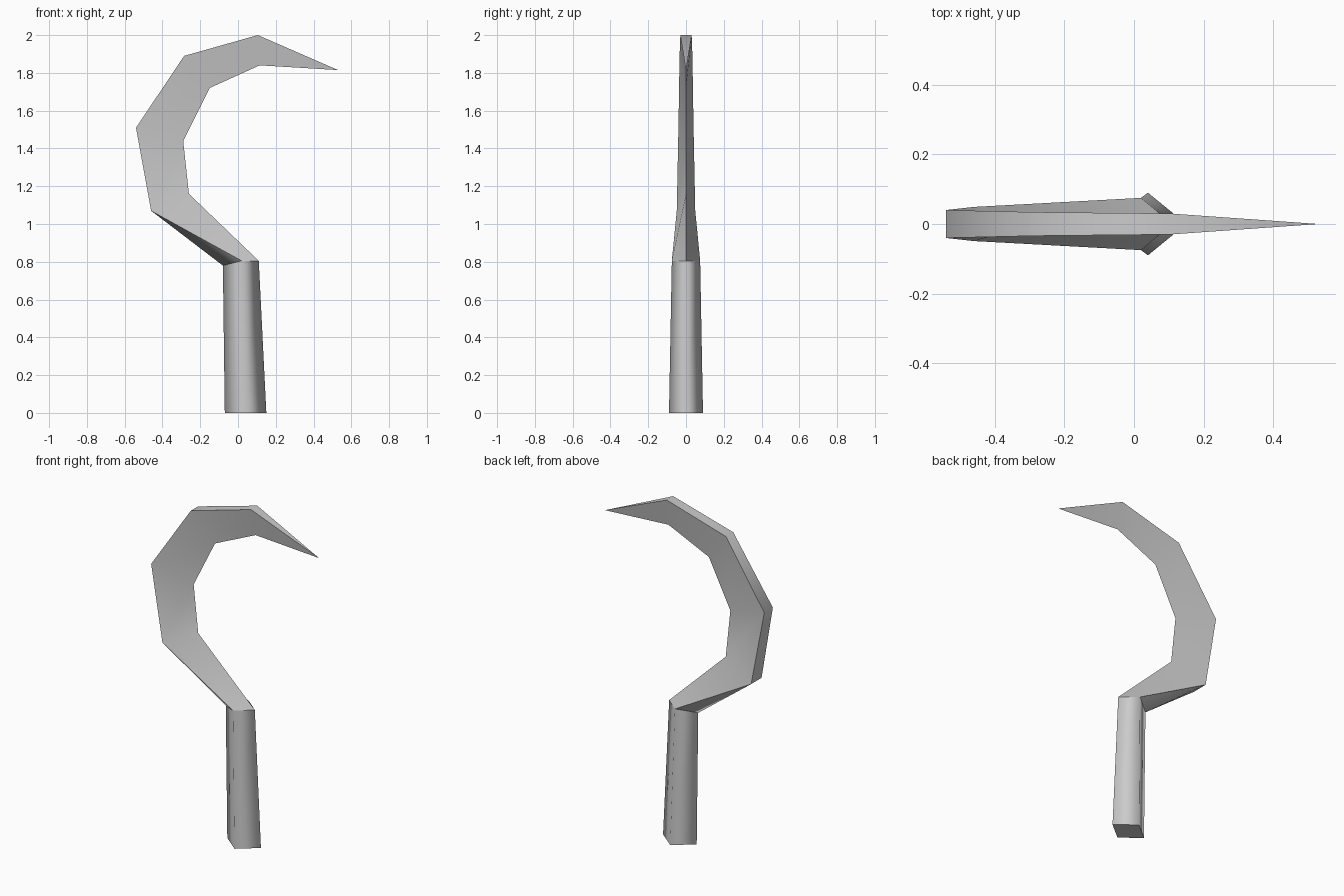
import bpy

cube = bpy.data.objects.get("Cube")
if cube:
    bpy.data.objects.remove(cube, do_unlink=True)

steel = bpy.data.materials.new("plain_grey")
steel.use_nodes = True
grey = (0.6, 0.6, 0.6, 1)
steel.diffuse_color = grey
steel.node_tree.nodes["Principled BSDF"].inputs["Base Color"].default_value = grey


def build(name, verts, faces, sharp):
    """Smooth-shaded mesh; sharp(i, j) says which vertex pairs stay crisp."""
    mesh = bpy.data.meshes.new(name)
    mesh.from_pydata(verts, [], faces)
    mesh.materials.append(steel)
    mesh.update()
    mesh.shade_smooth()
    for e in mesh.edges:
        e.use_edge_sharp = sharp(*sorted(e.vertices))
    obj = bpy.data.objects.new(name, mesh)
    bpy.context.collection.objects.link(obj)
    return obj


# Diamond-section handle, tapering and leaning slightly; top is open under the blade
left, front, right, back = (-.08, 0, .78), (.02, -.075, .805), (.11, 0, .805), (.02, .075, .805)
foot = [(-.07, 0, 0), (.04, -.09, 0), (.15, 0, 0), (.04, .09, 0)]
sides = [(i, (i + 1) % 4, (i + 1) % 4 + 4, i + 4) for i in range(4)]
build("handle", foot + [left, front, right, back], sides + [(3, 2, 1, 0)],
      lambda i, j: j < 4 or i > 3)

# Blade: wedge sections of (spine x, spine z, half thickness, edge x, edge z)
sections = [
    (-.46, 1.07, .049, -.26, 1.16),
    (-.54, 1.51, .040, -.29, 1.44),
    (-.285, 1.89, .034, -.15, 1.72),
    (.105, 2.0, .030, .115, 1.84),
]
verts = [front, back, right]
for sx, sz, t, ex, ez in sections:
    verts += [(sx, -t, sz), (sx, t, sz), (ex, 0, ez)]
faces = []
for a in range(0, 3 * len(sections), 3):
    b = a + 3
    faces += [(a, a + 2, b + 2, b), (a + 2, a + 1, b + 1, b + 2)]
    if a:
        faces.append((a + 1, a, b, b + 1))

# Pointed tip and the heel that joins the spine to the handle
last, tip, heel = 3 * len(sections), len(verts), len(verts) + 1
verts += [(.53, 0, 1.815), left]
faces += [(last, last + 2, tip), (last + 2, last + 1, tip), (last + 1, last, tip),
          (heel, 0, 3), (1, heel, 4), (heel, 3, 4)]


def blade_crease(i, j):
    # Crisp along spine corners and cutting edge, soft across the sections
    return j == tip or (j < tip and j - i == 3) or (i, j) == (3, 4)


build("blade", verts, faces, blade_crease)
